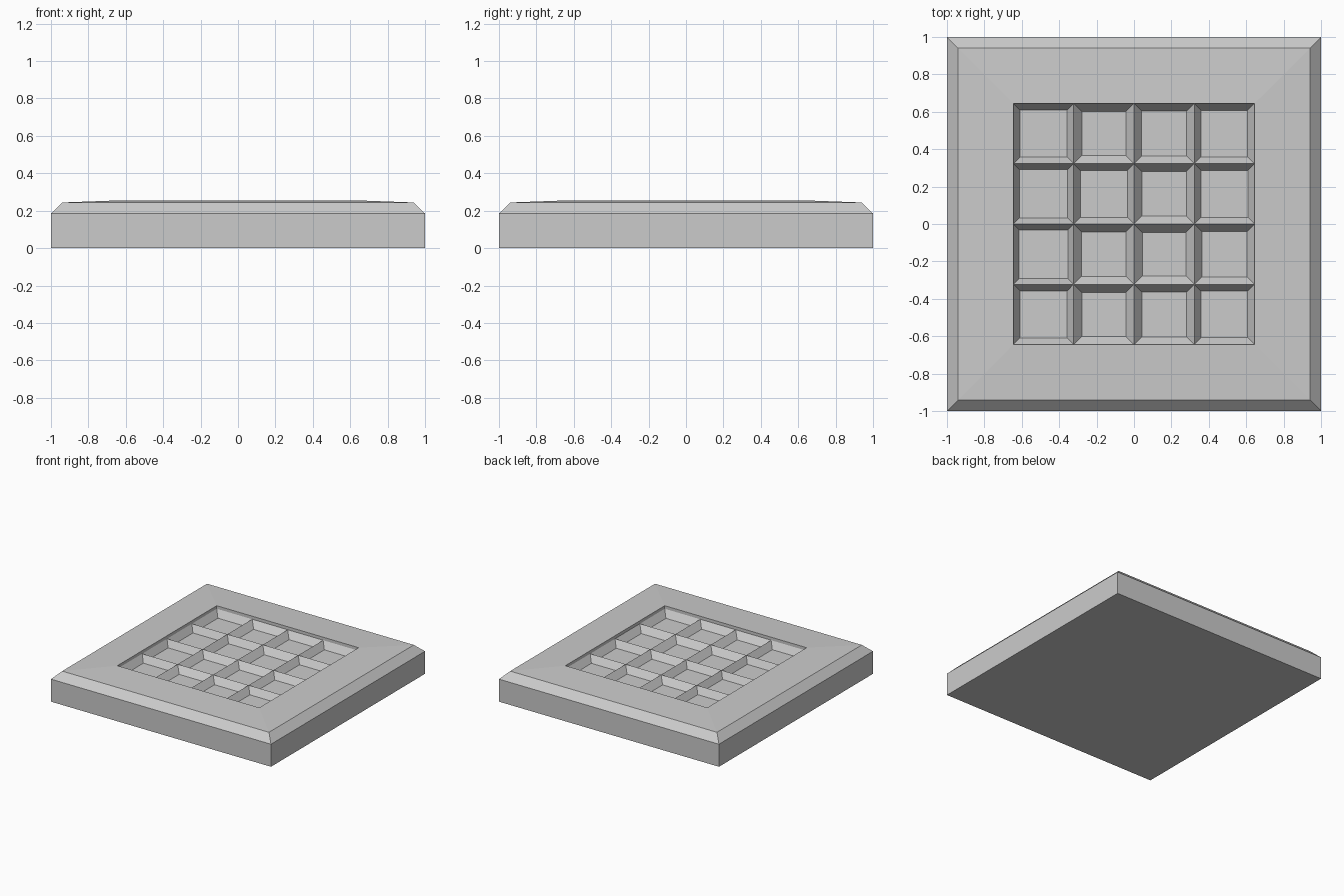
import bpy, bmesh

if "Cube" in bpy.data.objects:
    bpy.data.objects.remove(bpy.data.objects["Cube"])

HALF = 0.645      # half width of the recessed area
RIDGE_Z = 0.23    # top of the dividing ridges
FLOOR_Z = 0.175   # pocket floors


def finish(bm, name):
    mesh = bpy.data.meshes.new(name)
    bm.to_mesh(mesh)
    bm.free()
    obj = bpy.data.objects.new(name, mesh)
    bpy.context.collection.objects.link(obj)
    return obj


def rect(bm, x0, x1, y0, y1, z):
    return [bm.verts.new((x, y, z)) for x, y in ((x0, y0), (x1, y0), (x1, y1), (x0, y1))]


def bridge(bm, a, b):
    for i in range(4):
        j = (i + 1) % 4
        bm.faces.new((a[i], a[j], b[j], b[i]))


# Slab and frame: square profile swept from the base to the recess wall
bm = bmesh.new()
profile = [(1, 0), (1, 0.185), (0.94, 0.244), (HALF, 0.255), (HALF, RIDGE_Z)]
rings = [rect(bm, -h, h, -h, h, z) for h, z in profile]
for a, b in zip(rings, rings[1:]):
    bridge(bm, a, b)
bm.faces.new(rings[0][::-1])
finish(bm, "tile_frame")

# Pocket grid: tapered cells meeting in sharp ridges, slightly uneven insets
insets = [
    (0.035, 0.044, 0.041, 0.037),
    (0.032, 0.036, 0.042, 0.036),
    (0.031, 0.043, 0.045, 0.040),
    (0.035, 0.044, 0.042, 0.037),
]
pitch = HALF / 2
bm = bmesh.new()
for row, values in enumerate(insets):
    for col, inset in enumerate(values):
        x, y = -HALF + col * pitch, HALF - (row + 1) * pitch
        top = rect(bm, x, x + pitch, y, y + pitch, RIDGE_Z)
        floor = rect(bm, x + inset, x + pitch - inset, y + inset, y + pitch - inset, FLOOR_Z)
        bridge(bm, top, floor)
        bm.faces.new(floor)
bmesh.ops.remove_doubles(bm, verts=bm.verts, dist=1e-5)
finish(bm, "pocket_grid")
